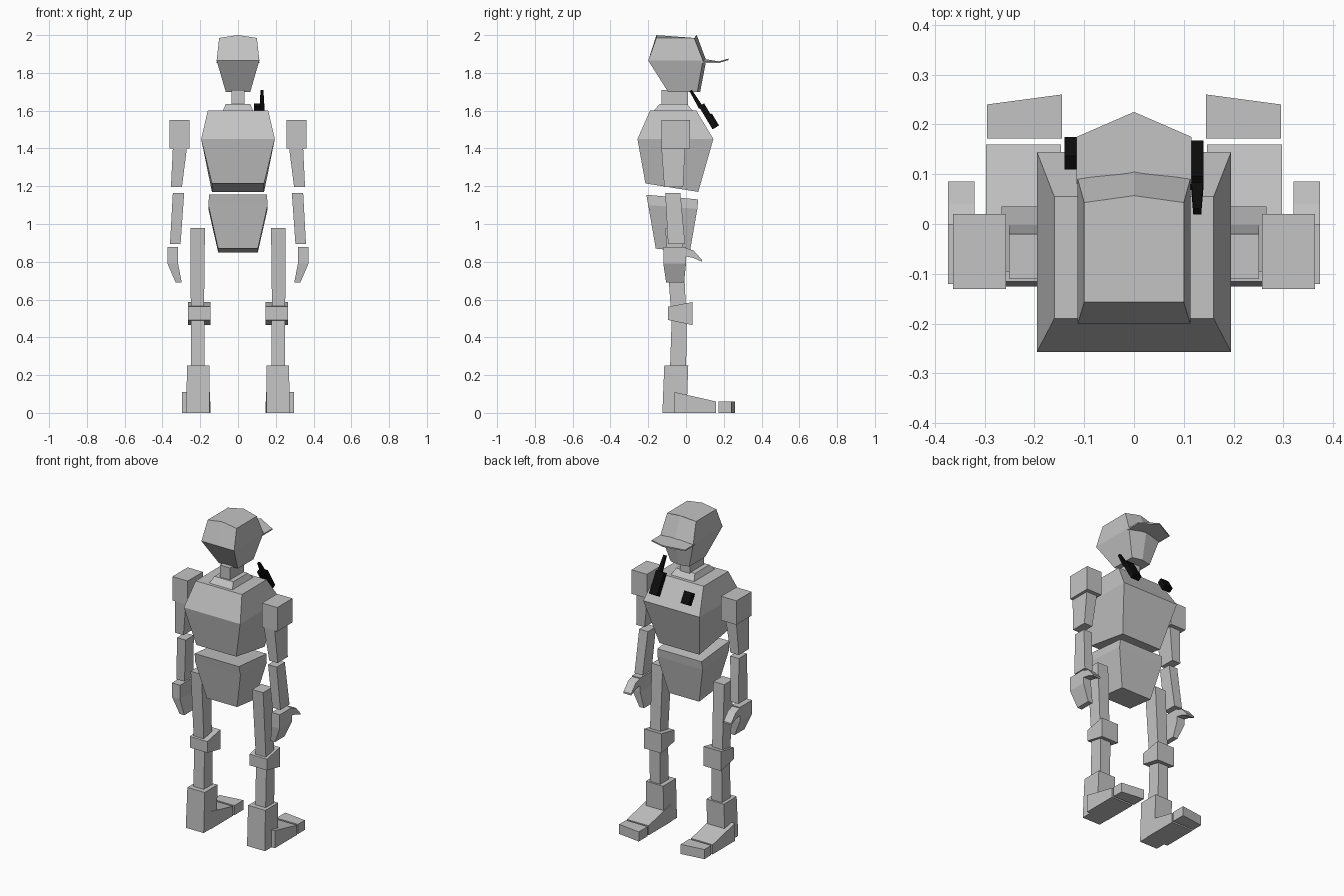
import bpy
import bmesh
from math import radians
from mathutils import Matrix, Vector

cube = bpy.data.objects.get("Cube")
if cube:
    bpy.data.objects.remove(cube, do_unlink=True)


def make_material(name, value):
    material = bpy.data.materials.new(name)
    material.use_nodes = True
    material.diffuse_color = (value, value, value, 1)
    shader = material.node_tree.nodes["Principled BSDF"]
    shader.inputs["Base Color"].default_value = material.diffuse_color
    return material


GREY = make_material("light_grey", .55)
BLACK = make_material("black", .004)


def loft(name, rings, material=GREY, side=1, placement=Matrix()):
    """Join rings of equal point count into a closed, flat-shaded solid."""
    bm = bmesh.new()
    loops = [[bm.verts.new((x * side, y, z)) for x, y, z in ring] for ring in rings]
    for lower, upper in zip(loops, loops[1:]):
        for i in range(len(lower)):
            bm.faces.new((lower[i - 1], lower[i], upper[i], upper[i - 1]))
    bm.faces.new(loops[0])
    bm.faces.new(loops[-1])
    bmesh.ops.recalc_face_normals(bm, faces=bm.faces)
    bm.transform(placement)
    mesh = bpy.data.meshes.new(name)
    bm.to_mesh(mesh)
    bm.free()
    mesh.materials.append(material)
    bpy.context.collection.objects.link(bpy.data.objects.new(name, mesh))


def level(height, half_width, back, front, centre=0, drop=0, skew=0):
    """Four-sided section; drop lowers its front, skew pulls in its outer front corner."""
    inner, outer = centre - half_width, centre + half_width
    return [(inner, back, height), (outer, back, height),
            (outer, front - skew, height - drop), (inner, front, height - drop)]


def keeled_level(height, half_width, back, front, keel=0, ridge=0):
    """Six-sided section whose middle is pushed forward by keel and raised by ridge."""
    return [(-half_width, back, height), (0, back, height + ridge), (half_width, back, height),
            (half_width, front, height), (0, front + keel, height + ridge),
            (-half_width, front, height)]


def column(bottom, top, **section):
    return [level(bottom, **section), level(top, **section)]


# Head, cap visor and neck
loft("head", [
    keeled_level(height=1.7, half_width=.065, back=-.095, front=.06, keel=.015),
    keeled_level(height=1.865, half_width=.113, back=-.2, front=.09, keel=.017),
    keeled_level(height=1.985, half_width=.1, back=-.157, front=.043, keel=.014, ridge=.015),
])
loft("cap_visor", [
    keeled_level(height=height, half_width=.115, back=.08, front=.175, keel=.05, ridge=.015)
    for height in (1.853, 1.861)
])
loft("neck", column(bottom=1.62, top=1.71, half_width=.035, back=-.13, front=.01))
loft("collar", [
    level(height=1.6, half_width=.08, back=-.17, front=.035),
    level(height=1.635, half_width=.065, back=-.14, front=.005),
])

# Chest and pelvis
loft("chest", [
    level(height=1.215, half_width=.138, back=-.215, front=.065, drop=.045),
    level(height=1.45, half_width=.195, back=-.257, front=.145),
    level(height=1.6, half_width=.16, back=-.19, front=.055),
])
loft("pelvis", [
    level(height=.87, half_width=.105, back=-.16, front=.02, drop=.02),
    level(height=1.1, half_width=.157, back=-.2, front=.06, drop=.02),
    level(height=1.155, half_width=.153, back=-.21, front=.065, drop=.025),
])


def build_limbs(side, prefix):
    def part(name, rings):
        loft(prefix + name, rings, side=side)

    # Arm
    part("shoulder", column(bottom=1.4, top=1.55, centre=.31, half_width=.053, back=-.13, front=.02))
    part("upper_arm", [
        level(height=1.195, centre=.326, half_width=.029, back=-.115, front=-.015),
        level(height=1.4, centre=.308, half_width=.037, back=-.13, front=-.005),
    ])
    part("forearm", [
        level(height=.895, centre=.332, half_width=.028, back=-.095, front=-.005),
        level(height=1.165, centre=.315, half_width=.03, back=-.11, front=-.03),
    ])
    palm = dict(centre=.345, half_width=.028, back=-.12, front=0)
    part("hand", [
        level(height=.69, centre=.314, half_width=.016, back=-.105, front=-.01),
        level(height=.79, **palm),
        level(height=.878, **palm),
    ])
    # Thumb curls forward and down from the palm
    inner, outer = .32, .373
    part("thumb", [
        [(inner, y, low), (outer, y, low), (outer, y, high), (inner, y, high)]
        for y, low, high in ((-.01, .83, .875), (.04, .82, .86), (.085, .8, .81))
    ])

    # Leg
    part("thigh", [
        level(height=.54, centre=.215, half_width=.035, back=-.08, front=0),
        level(height=.98, centre=.213, half_width=.038, back=-.11, front=-.02),
    ])
    knee = dict(centre=.206, half_width=.06, back=-.095, front=.035)
    part("knee", [
        level(height=.492, drop=.027, **knee),
        level(height=.562, drop=-.025, **knee),
    ])
    part("shin", [
        level(height=.22, centre=.214, half_width=.036, back=-.085, front=0),
        level(height=.52, centre=.214, half_width=.036, back=-.075, front=.005),
    ])
    part("ankle", [
        level(height=0, centre=.212, half_width=.062, back=-.125, front=.003),
        level(height=.25, centre=.21, half_width=.06, back=-.115, front=.012),
    ])
    sole = dict(centre=.222, half_width=.075, back=-.06, front=.16)
    part("foot", [level(height=0, **sole), level(height=.11, drop=.05, **sole)])
    part("toe", column(bottom=0, top=.06, centre=.22, half_width=.075, back=.172, front=.26, skew=.02))


build_limbs(side=1, prefix="left_")
build_limbs(side=-1, prefix="right_")


# Radio and pouch, tilted to follow the sloping upper chest
def gear(name, location, rings):
    tilt = Matrix.Rotation(radians(31), 4, "X")
    loft(name, rings, material=BLACK, placement=Matrix.Translation(Vector(location)) @ tilt)


casing = dict(half_width=.028, back=-.016, front=.016)
gear("radio", (.112, .118, 1.57), column(bottom=-.07, top=.07, **casing))
gear("radio_antenna", (.127, .11, 1.565), [
    level(height=.06, half_width=.012, back=-.012, front=.012),
    level(height=.165, half_width=.008, back=-.007, front=.007),
])
gear("pouch", (-.112, .142, 1.545), column(bottom=-.037, top=.037, **casing))
